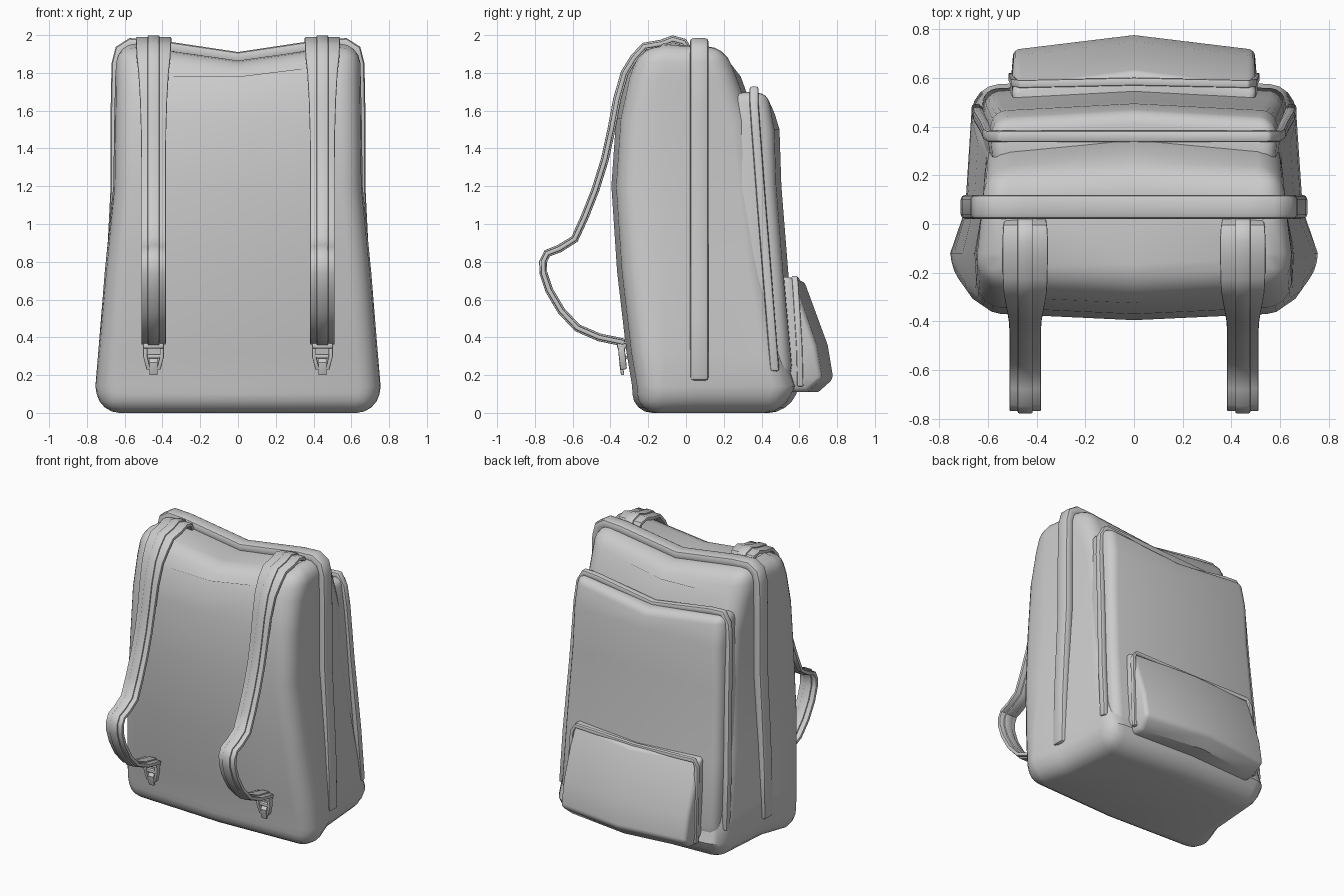
import bpy, bmesh, math
from mathutils import Vector

if "Cube" in bpy.data.objects:
    bpy.data.objects.remove(bpy.data.objects["Cube"])

LIMIT = math.radians(48)


def finish(name, bm, bevel, segs):
    """Round off every hard edge, then smooth shade."""
    bmesh.ops.recalc_face_normals(bm, faces=bm.faces)
    hard = [e for e in bm.edges if len(e.link_faces) == 2 and e.calc_face_angle(0) > LIMIT]
    if bevel:
        bmesh.ops.bevel(bm, geom=hard, offset=bevel, segments=segs, profile=0.5,
                        affect='EDGES', clamp_overlap=True)
    bmesh.ops.recalc_face_normals(bm, faces=bm.faces)
    me = bpy.data.meshes.new(name)
    bm.to_mesh(me)
    bm.free()
    me.polygons.foreach_set("use_smooth", [True] * len(me.polygons))
    me.set_sharp_from_angle(angle=math.radians(40))
    ob = bpy.data.objects.new(name, me)
    bpy.context.collection.objects.link(ob)
    return ob


def bag(name, levels, flank, back, bulge, dip, bevel):
    """Stack of levels (z, half width, front y, back y) with a sagging top middle.
    flank: side points (y, width factor at bottom, at top); back: factors at the back corner."""
    bm = bmesh.new()
    rings = []
    for i, (z, w, yf, yb) in enumerate(levels):
        f = i / (len(levels) - 1)
        side = [(w * .98, yf + .03)]
        side += [(w * (a + (b - a) * f), y) for y, a, b in flank]
        side += [(w * (back[0] + (back[1] - back[0]) * f), yb - bulge)]
        pts = [(0, yf)] + side + [(0, yb)] + [(-x, y) for x, y in reversed(side)]
        rings.append([bm.verts.new((x, y, z - (dip if f == 1 and x == 0 else 0))) for x, y in pts])
    n = len(rings[0])
    for a, b in zip(rings, rings[1:]):
        for j in range(n):
            k = (j + 1) % n
            bm.faces.new((a[j], a[k], b[k], b[j]))
    for r in (rings[0], rings[-1]):
        bm.faces.new(r[:n // 2 + 1])
        bm.faces.new(r[n // 2:] + r[:1])
    return finish(name, bm, bevel, 4)


def sweep(name, path, across, half_widths, thick, bevel):
    """Flat band along a path, its width running along the axis 'across'."""
    bm = bmesh.new()
    pts = [Vector(p) for p in path]
    rings = []
    for i, p in enumerate(pts):
        t = (pts[min(i + 1, len(pts) - 1)] - pts[max(i - 1, 0)]).normalized()
        n = t.cross(across).normalized() * thick / 2
        w = across * half_widths[min(i, len(half_widths) - 1)]
        rings.append([bm.verts.new(p + a * w + b * n) for a, b in ((-1, -1), (1, -1), (1, 1), (-1, 1))])
    for a, b in zip(rings, rings[1:]):
        for j in range(4):
            k = (j + 1) % 4
            bm.faces.new((a[j], a[k], b[k], b[j]))
    bm.faces.new(rings[0])
    bm.faces.new(rings[-1])
    return finish(name, bm, bevel, 2)


def piping(name, half_path, width, thick):
    """Raised seam over both sides and the top, mirrored in x."""
    path = half_path + [(-x, y, z) for x, y, z in reversed(half_path[:-1])]
    return sweep(name, path, Vector((0, 1, 0)), [width], thick, thick * .3)


def box(name, loc, size, bevel=.008):
    bm = bmesh.new()
    bmesh.ops.create_cube(bm, size=1)
    for v in bm.verts:
        v.co = Vector(loc) + Vector([c * s for c, s in zip(v.co, size)])
    return finish(name, bm, bevel, 2)


# Main compartment and its seam
bag("main_body", [(0, .73, -.28, .54), (.14, .755, -.285, .60), (.32, .74, -.315, .54),
                  (.75, .705, -.365, .46), (1.2, .66, -.395, .41), (1.56, .655, -.37, .37),
                  (1.78, .65, -.325, .29), (1.955, .64, -.265, .235)],
    [(-.12, 1, 1), (.06, .91, .97)], (.86, .95), .03, .09, .1)
piping("main_seam", [(.68, .07, .17), (.675, .07, .5), (.662, .07, .8), (.642, .07, 1.2),
                     (.642, .07, 1.6), (.637, .07, 1.85), (.62, .07, 1.92),
                     (.57, .07, 1.952), (.45, .07, 1.945), (0, .07, 1.878)], .05, .065)

# Large outer pocket and its seam
bag("outer_pocket", [(.1, .61, .2, .56), (.25, .64, .2, .585), (.7, .63, .2, .545),
                     (1.2, .61, .2, .505), (1.5, .60, .2, .495), (1.70, .585, .2, .46)],
    [(.36, 1, 1)], (.96, .96), .03, .07, .05)
piping("outer_pocket_seam", [(.645, .47, .22), (.637, .44, .6), (.613, .40, 1.1), (.60, .37, 1.5),
                             (.585, .36, 1.64), (.55, .36, 1.708), (.45, .36, 1.70),
                             (0, .36, 1.63)], .024, .045)

# Small lower pocket and its seam
bag("lower_pocket", [(.11, .49, .45, .70), (.18, .51, .45, .78), (.36, .51, .45, .75),
                     (.72, .50, .45, .625)], [(.54, 1, 1)], (.97, .97), .06, .02, .025)
piping("lower_pocket_seam", [(.503, .605, .14), (.503, .60, .35), (.493, .58, .67),
                             (.47, .575, .712), (0, .585, .70)], .016, .026)

# Shoulder straps: padded band, raised webbing, buckle and tail
curve = [(.012, 1.92), (-.012, 1.962), (-.07, 1.978), (-.13, 1.955), (-.22, 1.94), (-.275, 1.88),
         (-.325, 1.8), (-.365, 1.66), (-.395, 1.5), (-.43, 1.34), (-.48, 1.18), (-.535, 1.04),
         (-.59, .92), (-.67, .87), (-.735, .845), (-.757, .80), (-.755, .74), (-.725, .65),
         (-.66, .54), (-.575, .45), (-.46, .40), (-.325, .372)]
widths = [.085, .09, .094, .093, .092, .089, .08, .072, .067, .065]
for side, s in (("left", -1), ("right", 1)):
    x = .447 * s
    path = [(x, y, z) for y, z in curve]
    ax = Vector((1, 0, 0))
    sweep("strap_pad_" + side, path, ax, widths, .024, .006)
    sweep("strap_webbing_" + side, path, ax, [.031], .042, .006)
    for e in (-1, 1):
        sweep(f"buckle_bar_{side}_{'inner' if e * s < 0 else 'outer'}",
              [(x + e * .044, -.345, .37), (x + e * .044, -.338, .30), (x + e * .026, -.33, .23)],
              ax, [.011], .035, .006)
    box("buckle_top_" + side, (x, -.34, .355), (.11, .05, .03))
    box("buckle_middle_" + side, (x, -.335, .30), (.09, .03, .022))
    sweep("buckle_tail_" + side, [(x, -.315, .30), (x, -.345, .265), (x, -.335, .20)],
          ax, [.022], .018, .005)
